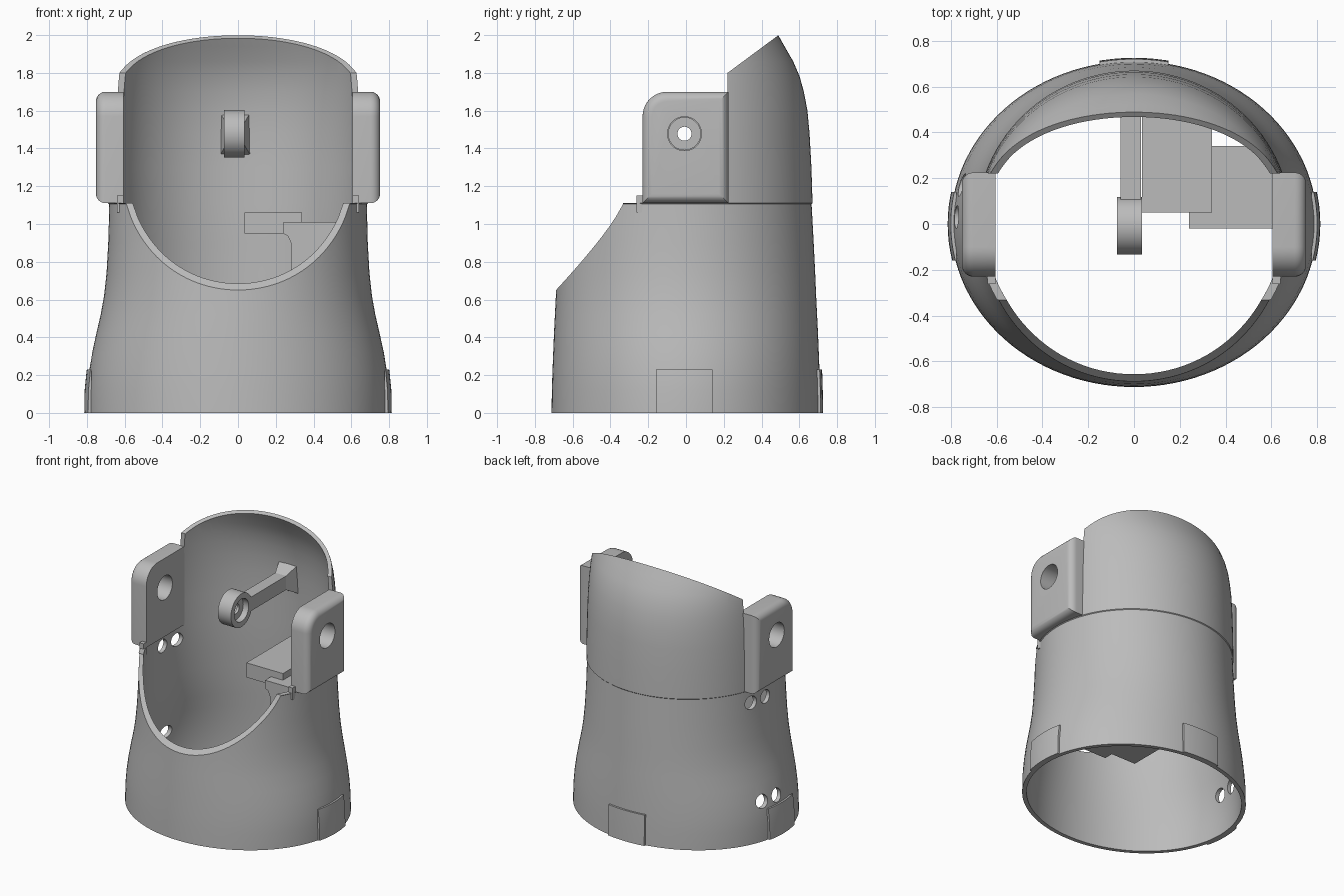
import bpy, bmesh, math
from mathutils import Matrix, Vector

if "Cube" in bpy.data.objects:
    bpy.data.objects.remove(bpy.data.objects["Cube"], do_unlink=True)

grey = bpy.data.materials.new("plain_grey")
grey.use_nodes = True
grey.diffuse_color = (0.5, 0.5, 0.5, 1)
grey.node_tree.nodes["Principled BSDF"].inputs["Base Color"].default_value = (0.5, 0.5, 0.5, 1)

WALL = 0.03
SEGMENTS = 112
# Height, half width and half depth of the sleeve
RINGS = [(0, .8, .712), (.12, .798, .71), (.22, .788, .707), (.32, .772, .703),
         (.42, .75, .699), (.52, .727, .694), (.62, .709, .689), (.74, .696, .684),
         (.9, .687, .676), (1.105, .682, .665), (1.11, .688, .67), (1.3, .687, .664),
         (1.48, .685, .654), (1.6, .683, .643), (1.7, .68, .624), (1.78, .677, .602),
         (1.86, .672, .568), (1.94, .664, .522), (2.05, .65, .46)]


def finish(name, bm, smooth=False):
    bmesh.ops.recalc_face_normals(bm, faces=bm.faces)
    mesh = bpy.data.meshes.new(name)
    bm.to_mesh(mesh)
    bm.free()
    ob = bpy.data.objects.new(name, mesh)
    bpy.context.collection.objects.link(ob)
    mesh.materials.append(grey)
    return ob


def boolean(ob, cutter, operation="DIFFERENCE"):
    mod = ob.modifiers.new("cut", "BOOLEAN")
    mod.operation, mod.solver, mod.object = operation, "EXACT", cutter
    bpy.context.view_layer.objects.active = ob
    bpy.ops.object.modifier_apply(modifier=mod.name)
    bpy.data.objects.remove(cutter, do_unlink=True)


def ring(bm, z, rx, ry):
    turn = [math.tau * i / SEGMENTS for i in range(SEGMENTS)]
    return [bm.verts.new((rx * math.cos(a), ry * math.sin(a), z)) for a in turn]


def bridge(bm, a, b):
    for i in range(SEGMENTS):
        j = (i + 1) % SEGMENTS
        bm.faces.new((a[i], a[j], b[j], b[i]))


def sleeve_solid(name, offset):
    bm = bmesh.new()
    loops = [ring(bm, z, rx + offset, ry + offset) for z, rx, ry in RINGS]
    for a, b in zip(loops, loops[1:]):
        bridge(bm, a, b)
    bm.faces.new(loops[0])
    bm.faces.new(loops[-1])
    return finish(name, bm)


def box_bm(lo, hi):
    bm = bmesh.new()
    bmesh.ops.create_cube(bm, size=1)
    for v in bm.verts:
        v.co = [lo[k] if v.co[k] < 0 else hi[k] for k in range(3)]
    return bm


def box(name, lo, hi):
    return finish(name, box_bm(lo, hi))


def prism(name, points, axis, lo, hi):
    bm = bmesh.new()
    place = (lambda p, d: (d, p[0], p[1])) if axis == "X" else (lambda p, d: (p[0], d, p[1]))
    face = bm.faces.new([bm.verts.new(place(p, lo)) for p in points])
    new = bmesh.ops.extrude_face_region(bm, geom=[face])["geom"]
    shift = Vector(place((0, 0), hi - lo))
    bmesh.ops.translate(bm, vec=shift, verts=[g for g in new if isinstance(g, bmesh.types.BMVert)])
    return finish(name, bm)


def rod(name, radius, x_lo, x_hi, y, z):
    bm = bmesh.new()
    bmesh.ops.create_cone(bm, cap_ends=True, segments=48, radius1=radius, radius2=radius,
                          depth=x_hi - x_lo)
    turn = Matrix.Translation(((x_lo + x_hi) / 2, y, z)) @ Matrix.Rotation(math.pi / 2, 4, "Y")
    bmesh.ops.transform(bm, matrix=turn, verts=bm.verts)
    return finish(name, bm)


# Hollow sleeve
bm = bmesh.new()
outer = [ring(bm, *r) for r in RINGS]
inner = [ring(bm, z, rx - WALL, ry - WALL) for z, rx, ry in RINGS if z != 1.11]
path = outer + inner[::-1]
for a, b in zip(path, path[1:] + path[:1]):
    bridge(bm, a, b)
shell = finish("sleeve_shell", bm)

# Scooped front opening, notched sides and sloping top
scoop = []
for i in range(25):
    x = 0.598 * i / 24
    scoop.append((-0.688 * math.sqrt(1 - (x / 0.683) ** 2), 1.27 - math.sqrt(0.62 ** 2 - x * x)))
profile = [(-1, .65)] + scoop + [(scoop[-1][0], 1.11), (.22, 1.11), (.22, 1.8),
                                 (.49, 2), (.9, 2), (.9, 2.5), (-1, 2.5)]
boolean(shell, prism("opening_cutter", profile, "X", -1, 1))

# Pairs of fixing holes in the right wall
for z in (0.29, 1.01):
    for y in (0.03, 0.17):
        boolean(shell, rod("hole_cutter", 0.05, -1, -0.5, y, z))

parts = [shell]

# Raised pads around the base
pads = {"left_pad": ((.775, -.16, 0), (.9, .14, .23)),
        "right_pad": ((-.9, -.16, 0), (-.775, .14, .23)),
        "back_pad": ((-.15, .685, 0), (.15, .9, .23))}
for name, (lo, hi) in pads.items():
    pad = box(name, lo, hi)
    boolean(pad, sleeve_solid("pad_limit", 0.014), "INTERSECT")
    parts.append(pad)

# Hinge ears with rounded outer edges
PIVOT = (-0.008, 1.478)
for side, s in (("left", 1), ("right", -1)):
    bm = box_bm((.605, -.23, 1.11), (.752, .225, 1.7))
    corner = [e for e in bm.edges if all(v.co.y < 0 and v.co.z > 1.5 for v in e.verts)]
    bmesh.ops.bevel(bm, geom=corner, offset=.13, segments=10, profile=.5, affect="EDGES")
    rim = [e for e in bm.edges if all(v.co.x > .75 for v in e.verts)]
    bmesh.ops.bevel(bm, geom=rim, offset=.05, segments=6, profile=.5, affect="EDGES")
    for v in bm.verts:
        v.co.x *= s
    ear = finish(side + "_hinge_ear", bm)
    boolean(ear, rod("pivot_cutter", 0.09, min(s * .5, s), max(s * .5, s), *PIVOT))
    a, b = sorted((s * .605, s * .64))
    lip = box(side + "_lip", (a, -.262, 1.06), (b, -.22, 1.15))
    parts += [ear, lip]

# Pivot ring on the central arm
pivot = rod("pivot_ring", 0.126, -.075, .035, *PIVOT)
boolean(pivot, rod("bore", 0.037, -.2, .2, *PIVOT))
boolean(pivot, rod("bore", 0.085, -.01, .2, *PIVOT))
boolean(pivot, rod("bore", 0.06, -.2, -.03, *PIVOT))
arm = box("pivot_arm", (-.06, .105, 1.425), (.03, .635, 1.53))

# Flared foot joining the arm to the back wall
bm = box_bm((-.06, .53, 1.425), (.03, .635, 1.53))
for v in bm.verts:
    if v.co.y > .6:
        v.co.x += math.copysign(.035, v.co.x)
        v.co.z += math.copysign(.06, v.co.z - 1.478)
parts += [pivot, arm, finish("arm_foot", bm)]

# Inner bracket: filleted upright between two shelves
upright = prism("bracket_upright", [(.72, 1.01), (.24, 1.01), (.24, .95), (.265, .935), (.28, .9),
                                    (.28, .4), (.265, .365), (.24, .35), (.24, .24), (.72, .24)],
                "Y", -.02, .34)
bracket = [upright]
for name, z in (("upper_shelf", .95), ("lower_shelf", .24)):
    bracket.append(box(name, (.035, .05, z), (.34, .62, z + .11)))
for ob in bracket:
    boolean(ob, sleeve_solid("inside_limit", -WALL / 2), "INTERSECT")
parts += bracket

# Smooth shading with crisp edges
bpy.ops.object.select_all(action="DESELECT")
for ob in parts:
    ob.select_set(True)
bpy.context.view_layer.objects.active = shell
bpy.ops.object.shade_smooth_by_angle(angle=math.radians(30))
